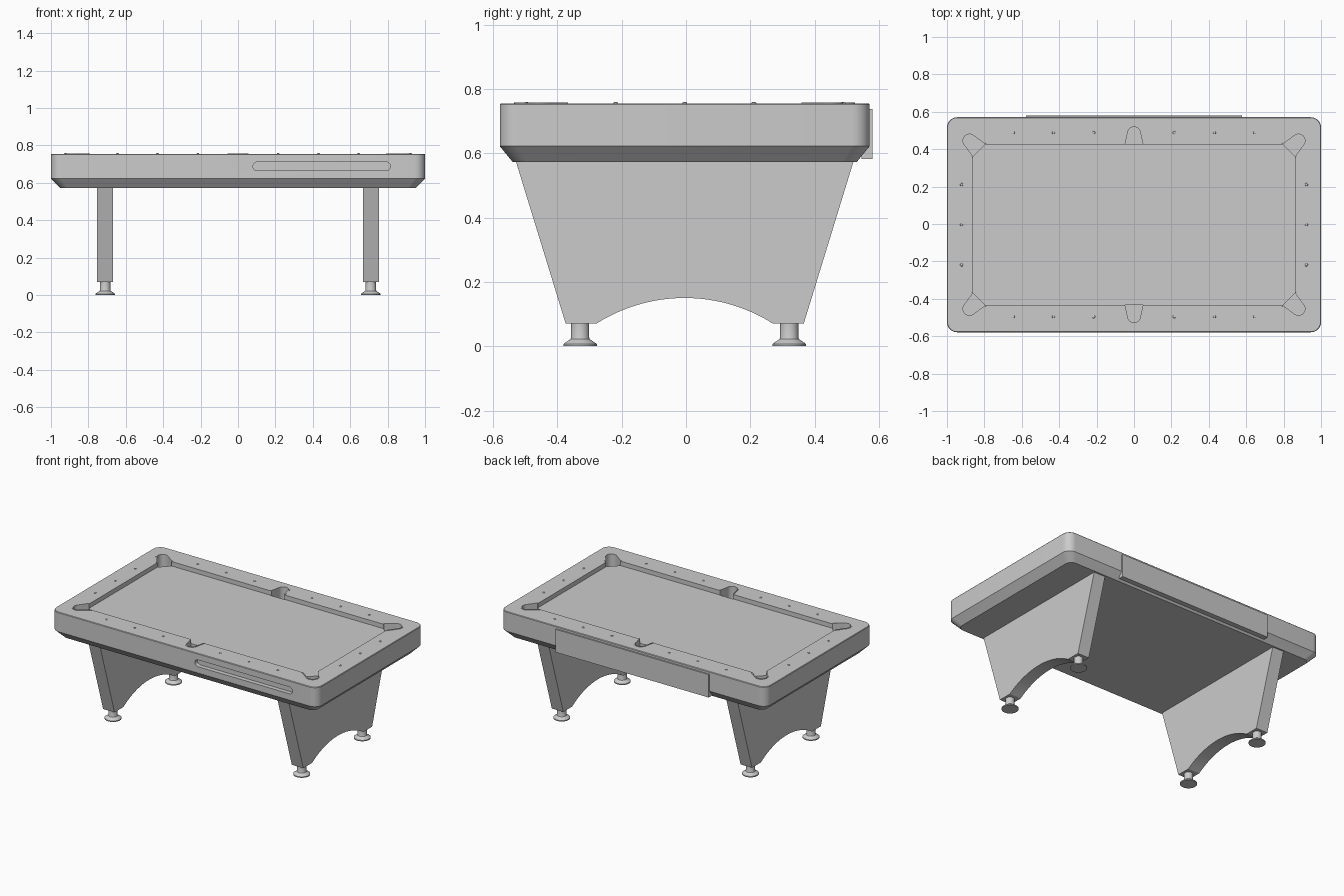
import bpy, bmesh, math
from mathutils import Vector, Matrix

if "Cube" in bpy.data.objects:
    bpy.data.objects.remove(bpy.data.objects["Cube"])

Y_SHIFT = -0.004  # the back panel makes the table slightly asymmetric


def finish(name, bm):
    bmesh.ops.recalc_face_normals(bm, faces=bm.faces)
    me = bpy.data.meshes.new(name)
    bm.to_mesh(me)
    bm.free()
    ob = bpy.data.objects.new(name, me)
    bpy.context.collection.objects.link(ob)
    return ob


def loft(name, loops):
    """Closed solid through equally sized loops of 3D points."""
    bm = bmesh.new()
    rings = [[bm.verts.new(p) for p in loop] for loop in loops]
    n = len(rings[0])
    for a, b in zip(rings, rings[1:]):
        for i in range(n):
            j = (i + 1) % n
            bm.faces.new((a[i], a[j], b[j], b[i]))
    bm.faces.new(rings[0][::-1])
    bm.faces.new(rings[-1])
    return finish(name, bm)


def rounded_rect(hx, hy, r, z, seg=8):
    pts = []
    for k, (sx, sy) in enumerate(((1, 1), (-1, 1), (-1, -1), (1, -1))):
        for i in range(seg + 1):
            a = math.pi / 2 * (k + i / seg)
            pts.append((sx * (hx - r) + r * math.cos(a), sy * (hy - r) + r * math.sin(a), z))
    return pts


def box(name, lo, hi):
    (x0, y0, z0), (x1, y1, z1) = lo, hi
    base = [(x0, y0), (x1, y0), (x1, y1), (x0, y1)]
    return loft(name, [[(x, y, z) for x, y in base] for z in (z0, z1)])


def pocket_curve(off, mouth, end, length, start=0.0):
    """U-shaped open outline, shrunk by off."""
    pts = [(mouth - off, start)]
    for i in range(17):
        a = math.pi * i / 16
        pts.append(((end - off) * math.cos(a), length - end + (end - off) * math.sin(a)))
    return pts + [(-(mouth - off), start)]


def place(pts, origin, angle, z):
    m = Matrix.Translation((*origin, 0)) @ Matrix.Rotation(angle, 4, 'Z')
    return [m @ Vector((x, y, z)) for x, y in pts]


def cut(target, cutter):
    cutter.hide_render = True
    mod = target.modifiers.new("cut", 'BOOLEAN')
    mod.operation, mod.solver, mod.object = 'DIFFERENCE', 'EXACT', cutter
    bpy.context.view_layer.objects.active = target
    bpy.ops.object.modifier_apply(modifier=mod.name)
    bpy.data.objects.remove(cutter)


# table body with tapered underside
body = loft("table_body", [
    rounded_rect(0.952, 0.535, 0.045, 0.573),
    rounded_rect(1.0, 0.575, 0.055, 0.622),
    rounded_rect(1.0, 0.575, 0.055, 0.751),
    rounded_rect(0.997, 0.572, 0.052, 0.755)])

# sunken playing field
cut(body, box("field_cutter", (-0.86, -0.43, 0.725), (0.86, 0.43, 0.9)))

# pockets: (origin, angle, mouth half width, end half width, length)
pockets = []
for sy in (1, -1):
    pockets.append(((0, 0.43 * sy), 0 if sy > 0 else math.pi, 0.055, 0.042, 0.10))
    for sx in (1, -1):
        angle = math.atan2(sy, sx) - math.pi / 2
        pockets.append(((0.83 * sx, 0.40 * sy), angle, 0.053, 0.042, 0.112))

for i, (org, ang, mouth, end, length) in enumerate(pockets):
    outline = pocket_curve(0, mouth, end, length, -0.002)
    cut(body, loft("pocket_cutter", [place(outline, org, ang, z) for z in (0.67, 0.9)]))
    # thin raised pocket liner
    ring = pocket_curve(0, mouth, end, length) + pocket_curve(0.007, mouth, end, length)[::-1]
    loft(f"pocket_liner_{i + 1}", [place(ring, org, ang, z) for z in (0.672, 0.758)])

# ball return slot in the front
slot = []
for cx, a0 in ((0.792, -90), (0.103, 90)):
    for i in range(13):
        a = math.radians(a0 + 15 * i)
        slot.append((cx + 0.023 * math.cos(a), 0.688 + 0.023 * math.sin(a)))
cut(body, loft("slot_cutter", [[(x, y, z) for x, z in slot] for y in (-0.7, -0.545)]))

# back panel
box("back_panel", (-0.577, 0.55, 0.582), (0.577, 0.584, 0.738))

# rail sight markers
spots = [(x * s, y) for x in (0.215, 0.43, 0.645) for s in (1, -1) for y in (0.492, -0.492)]
spots += [(x, y) for x in (0.922, -0.922) for y in (-0.215, 0, 0.215)]
bm = bmesh.new()
for x, y in spots:
    m = Matrix.Translation((x, y, 0.755)) @ Matrix.Diagonal((1, 1, 0.6, 1))
    bmesh.ops.create_uvsphere(bm, u_segments=12, v_segments=6, radius=0.008, matrix=m)
finish("rail_markers", bm)

# end legs with arched bottom edge
profile = [(-0.525, 0.575), (-0.37, 0.07), (-0.275, 0.07)]
R = (0.275 ** 2 + 0.08 ** 2) / (2 * 0.08)
half = math.asin(0.275 / R)
for i in range(1, 24):
    a = half * (i / 12 - 1)
    profile.append((R * math.sin(a), 0.15 - R + R * math.cos(a)))
profile += [(0.275, 0.07), (0.37, 0.07), (0.525, 0.575)]

# adjustable feet: (radius, height)
foot = [(0.052, 0), (0.052, 0.007), (0.045, 0.012), (0.03, 0.022), (0.028, 0.028), (0.028, 0.072)]
for side, sx in (("left", -1), ("right", 1)):
    loft(f"{side}_leg", [[(sx * 0.71 + dx, y, z) for y, z in profile] for dx in (-0.043, 0.043)])
    for end, sy in (("front", -1), ("back", 1)):
        loft(f"{side}_{end}_foot", [
            [(sx * 0.71 + r * math.cos(t * math.tau / 32),
              sy * 0.325 + r * math.sin(t * math.tau / 32), z) for t in range(32)]
            for r, z in foot])

# smooth shading with sharp edges, final centring
for ob in bpy.data.objects:
    ob.location.y += Y_SHIFT
    ob.select_set(True)
bpy.context.view_layer.objects.active = body
bpy.ops.object.shade_smooth_by_angle(angle=math.radians(30))
